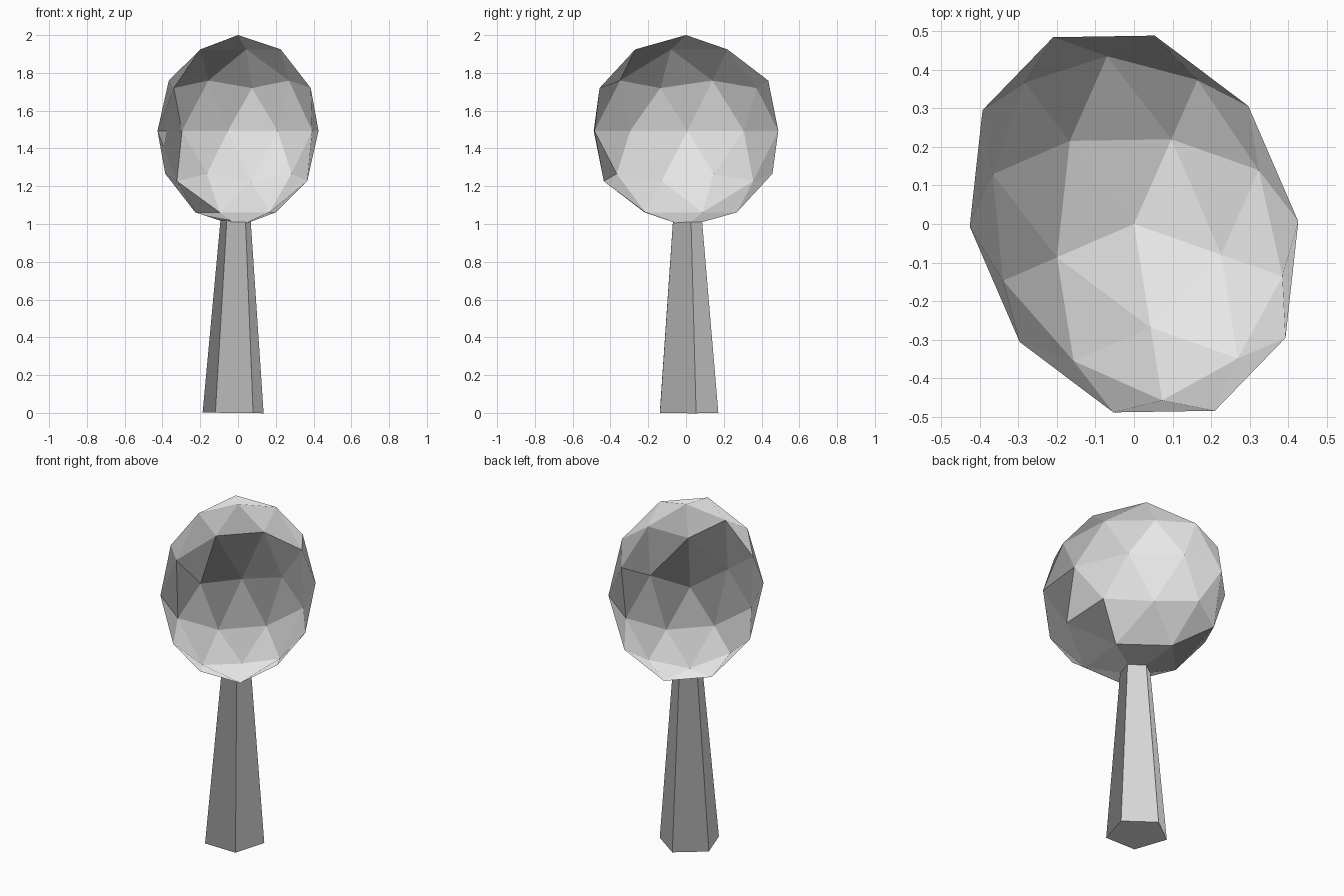
import bpy, bmesh, math
from mathutils import Matrix

cube = bpy.data.objects.get("Cube")
if cube:
    bpy.data.objects.remove(cube, do_unlink=True)


def make_material(name, colour):
    mat = bpy.data.materials.new(name)
    mat.use_nodes = True
    mat.diffuse_color = colour
    mat.node_tree.nodes["Principled BSDF"].inputs["Base Color"].default_value = colour
    return mat


def place(location, turn, size, lean=0):
    return (Matrix.Translation(location) @ Matrix.Rotation(lean, 4, 'Y')
            @ Matrix.Rotation(math.radians(turn), 4, 'Z') @ Matrix.Diagonal((*size, 1)))


def make_object(name, bm, matrix, mat):
    # Faces keep the shading directions of the unplaced primitive
    bm.normal_update()
    normals = [f.normal.copy() for f in bm.faces for _ in f.loops]
    bm.transform(matrix)
    mesh = bpy.data.meshes.new(name)
    bm.to_mesh(mesh)
    bm.free()
    mesh.normals_split_custom_set(normals)
    mesh.materials.append(mat)
    obj = bpy.data.objects.new(name, mesh)
    bpy.context.collection.objects.link(obj)


grey = make_material("light grey", (0.8, 0.8, 0.8, 1))

# Faceted foliage: a stretched, turned icosphere
bm = bmesh.new()
bmesh.ops.create_icosphere(bm, subdivisions=2, radius=1)
make_object("foliage", bm, place((0, 0, 1.493), 203.4, (0.414, 0.528, 0.507)), grey)

# Tapered five-sided trunk, its top hidden in the foliage
bm = bmesh.new()
bmesh.ops.create_cone(bm, cap_ends=True, segments=5, radius1=1, radius2=0.49, depth=1.4)
make_object("trunk", bm, place((-0.018, 0, 0.515), 217, (0.168, 0.173, 0.736), 0.012), grey)
